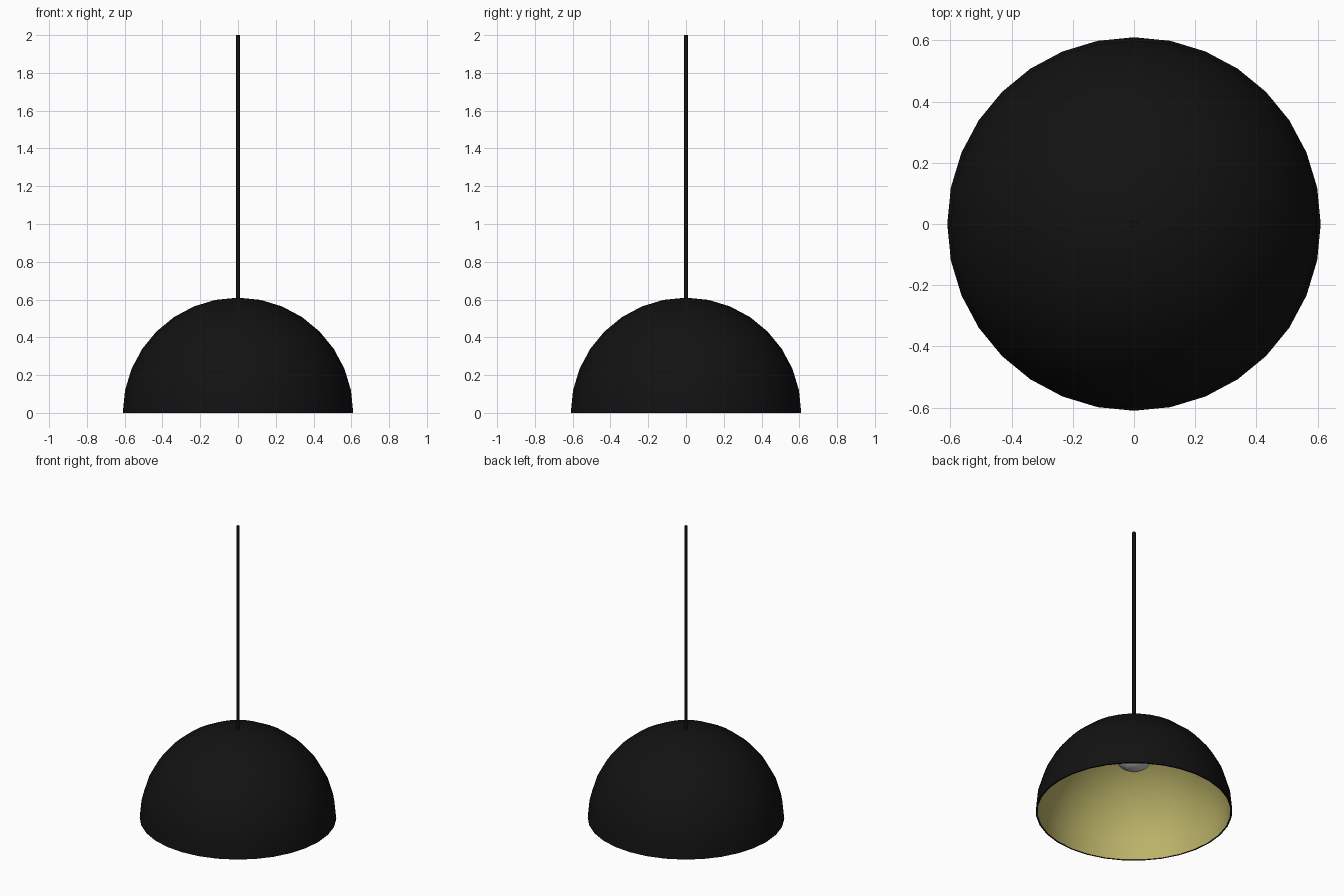
import bpy, bmesh
from math import sin, cos, pi

if "Cube" in bpy.data.objects:
    bpy.data.objects.remove(bpy.data.objects["Cube"])


def material(name, rgb):
    m = bpy.data.materials.new(name)
    m.diffuse_color = (*rgb, 1)
    m.use_nodes = True
    m.node_tree.nodes["Principled BSDF"].inputs["Base Color"].default_value = m.diffuse_color
    return m


black = material("black", (0.006, 0.006, 0.006))
yellow = material("warm_yellow", (0.5, 0.45, 0.14))


def finish(obj, name, mat=None, angle=0.7):
    obj.name = name
    if mat:
        obj.data.materials.append(mat)
    bpy.ops.object.select_all(action='DESELECT')
    obj.select_set(True)
    bpy.context.view_layer.objects.active = obj
    bpy.ops.object.shade_smooth_by_angle(angle=angle)
    return obj


def lathe(name, profile, segments):
    """Spin an (r, z) profile around the z axis."""
    bm = bmesh.new()
    verts = [bm.verts.new((r, 0, z)) for r, z in profile]
    edges = [bm.edges.new(pair) for pair in zip(verts, verts[1:])]
    bmesh.ops.spin(bm, geom=verts + edges, cent=(0, 0, 0), axis=(0, 0, 1),
                   angle=2 * pi, steps=segments, use_duplicate=False)
    bmesh.ops.remove_doubles(bm, verts=bm.verts, dist=1e-5)
    bmesh.ops.recalc_face_normals(bm, faces=bm.faces)
    mesh = bpy.data.meshes.new(name)
    bm.to_mesh(mesh)
    bm.free()
    obj = bpy.data.objects.new(name, mesh)
    bpy.context.collection.objects.link(obj)
    return obj


# Hemispherical shade: outer skin, flat rim, inner skin
R_OUT, R_IN, RINGS = 0.61, 0.60, 8
arc = [(cos(i * pi / 2 / RINGS), sin(i * pi / 2 / RINGS)) for i in range(RINGS + 1)]
profile = [(R_OUT * r, R_OUT * z) for r, z in reversed(arc)] + [(R_IN * r, R_IN * z) for r, z in arc]
shade = finish(lathe("shade", profile, 32), "shade", black)
shade.data.materials.append(yellow)
for face in shade.data.polygons:
    c = face.center
    if face.normal.dot(c) < 0 and c.z > 0.01:
        face.material_index = 1

# Hanging rod, running down to the bulb
bottom, top = 0.54, 2.0
bpy.ops.mesh.primitive_cylinder_add(vertices=16, radius=0.011, depth=top - bottom,
                                    location=(0, 0, (top + bottom) / 2))
finish(bpy.context.object, "rod", black)

# Bulb inside the shade
bpy.ops.mesh.primitive_uv_sphere_add(segments=16, ring_count=8, radius=0.13, location=(0, 0, 0.43))
finish(bpy.context.object, "bulb", angle=0.9)
